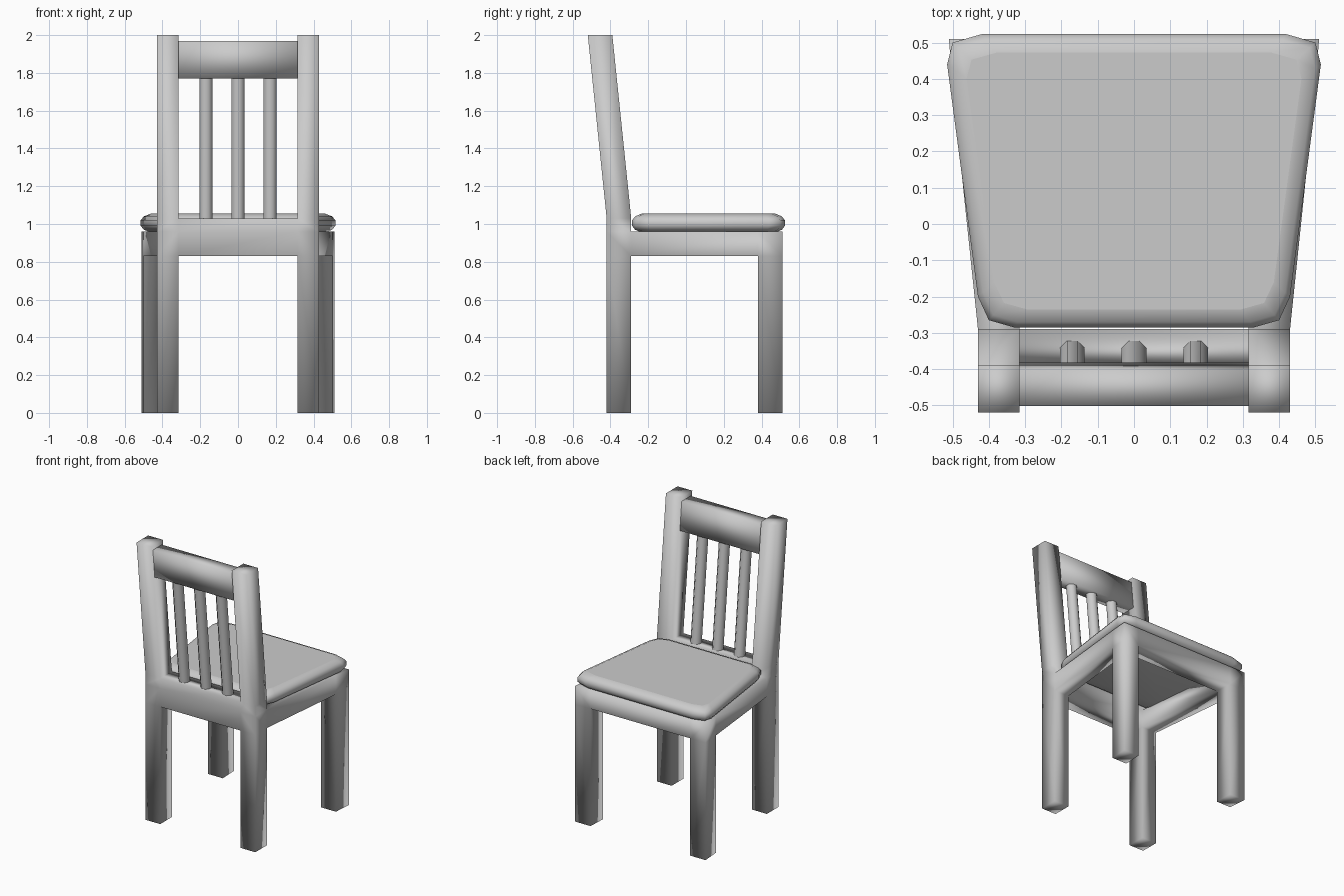
import bpy, bmesh, math

if "Cube" in bpy.data.objects:
    bpy.data.objects.remove(bpy.data.objects["Cube"])


def finish(bm, name, smooth=True):
    bmesh.ops.recalc_face_normals(bm, faces=bm.faces)
    me = bpy.data.meshes.new(name)
    bm.to_mesh(me)
    bm.free()
    for p in me.polygons:
        p.use_smooth = smooth
    ob = bpy.data.objects.new(name, me)
    bpy.context.collection.objects.link(ob)
    return ob


def bridge(bm, a, b):
    n = len(a)
    for i in range(n):
        j = (i + 1) % n
        bm.faces.new((a[i], a[j], b[j], b[i]))


def column(bm, levels, openings):
    """Four-sided post; openings are (level, side) faces left out for rails."""
    rings = [[bm.verts.new(p) for p in ring] for ring in levels]
    for k in range(len(rings) - 1):
        for i in range(4):
            if (k, i) not in openings:
                j = (i + 1) % 4
                bm.faces.new((rings[k][i], rings[k][j], rings[k + 1][j], rings[k + 1][i]))
    bm.faces.new(rings[0])
    bm.faces.new(rings[-1])
    return rings


def lean(z):
    """Backward shift of the backrest at a height."""
    return -0.1 * max(0, z - 1.03) / 0.97


# Frame: legs, back posts and seat rails in one welded mesh
bm = bmesh.new()
back_ends, front_ends = [], []
for s in (-1, 1):
    back = [[(s * 0.43, -0.42 + lean(z), z), (s * 0.315, -0.42 + lean(z), z),
             (s * 0.315, -0.29 + lean(z), z), (s * 0.43, -0.29 + lean(z), z)]
            for z in (0, 0.83, 0.96, 1.03, 2)]
    front = [[(s * 0.50, 0.38, z), (s * 0.385, 0.38, z),
              (s * 0.39, 0.51, z), (s * 0.51, 0.51, z)] for z in (0, 0.83, 0.96)]
    b = column(bm, back, {(1, 1), (2, 1), (1, 2)})
    f = column(bm, front, {(1, 0), (1, 1)})
    # Side rail
    bridge(bm, [b[1][2], b[1][3], b[2][3], b[2][2]],
           [f[1][1], f[1][0], f[2][0], f[2][1]])
    back_ends.append([b[1][1], b[2][1], b[3][1], b[3][2], b[2][2], b[1][2]])
    front_ends.append([f[1][1], f[2][1], f[2][2], f[1][2]])
# Back and front rails
bridge(bm, *back_ends)
bridge(bm, *front_ends)
finish(bm, "chair_frame")

# Top rail of the backrest
bm = bmesh.new()
ends = []
for x in (-0.315, 0.315):
    ends.append([bm.verts.new((x, y + lean(z), z)) for y, z in
                 ((-0.405, 1.77), (-0.305, 1.77), (-0.305, 1.97), (-0.405, 1.97))])
bridge(bm, *ends)
for e in ends:
    bm.faces.new(e)
finish(bm, "top_rail")

# Eight-sided slats
for n, x in enumerate((-0.17, 0, 0.17)):
    bm = bmesh.new()
    rings = []
    for z in (1.02, 1.78):
        rings.append([bm.verts.new((x + 0.037 * math.cos(a), -0.355 + lean(z) + 0.037 * math.sin(a), z))
                      for a in [math.pi / 8 + i * math.pi / 4 for i in range(8)]])
    bridge(bm, *rings)
    finish(bm, "slat_%d" % (n + 1))

# Padded cushion: tapered outline with a rounded edge profile
half = [(0.33, -0.285), (0.40, -0.265), (0.43, -0.20),
        (0.515, 0.44), (0.50, 0.50), (0.42, 0.523)]
outline = half + [(-x, y) for x, y in reversed(half)]
bm = bmesh.new()
rings = []
for inset, z in ((0.05, 0.955), (0.015, 0.97), (0, 0.99), (0, 1.02), (0.015, 1.04), (0.05, 1.055)):
    kx, ky = 1 - inset / 0.48, 1 - inset / 0.404
    rings.append([bm.verts.new((x * kx, 0.119 + (y - 0.119) * ky, z)) for x, y in outline])
for a, b in zip(rings, rings[1:]):
    bridge(bm, a, b)
bm.faces.new(rings[0])
top = bm.faces.new(rings[-1])
bmesh.ops.inset_region(bm, faces=[top], thickness=0.05, depth=0.004)
finish(bm, "seat_cushion")
